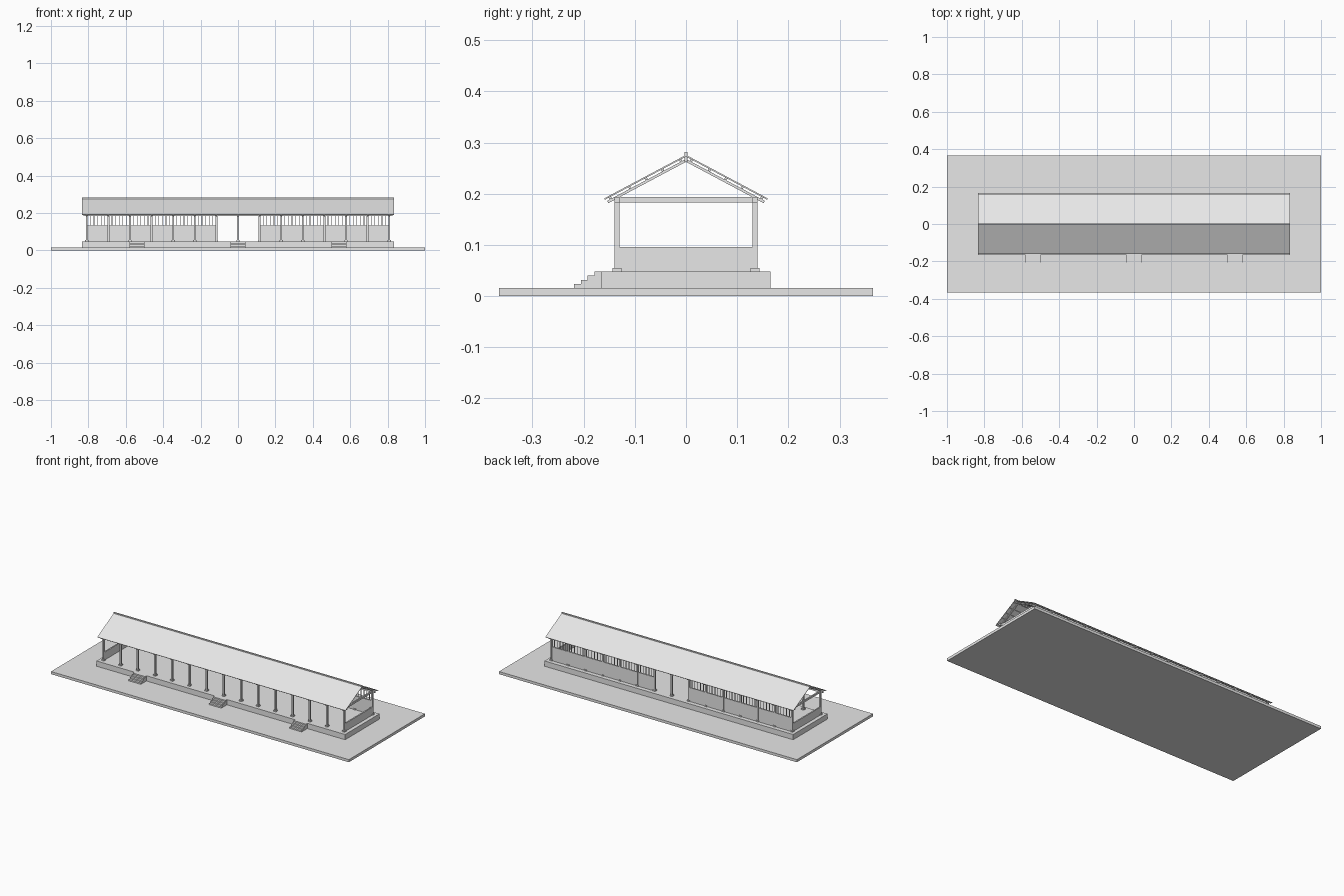
import bpy, bmesh, math
from mathutils import Matrix, Vector

if "Cube" in bpy.data.objects:
    bpy.data.objects.remove(bpy.data.objects["Cube"])

grey = bpy.data.materials.new("light_grey")
grey.diffuse_color = (0.8, 0.8, 0.8, 1)
grey.use_nodes = True
grey.node_tree.nodes["Principled BSDF"].inputs["Base Color"].default_value = grey.diffuse_color


def make(name, boxes):
    """One object from boxes: (centre, size, tilt about x)."""
    bm = bmesh.new()
    for c, s, a in boxes:
        m = Matrix.Translation(Vector(c)) @ Matrix.Rotation(a, 4, 'X') @ Matrix.Diagonal((*s, 1))
        bmesh.ops.create_cube(bm, size=1, matrix=m)
    me = bpy.data.meshes.new(name)
    bm.to_mesh(me)
    bm.free()
    me.materials.append(grey)
    ob = bpy.data.objects.new(name, me)
    bpy.context.collection.objects.link(ob)
    return ob


def box(x0, x1, y0, y1, z0, z1):
    return (((x0 + x1) / 2, (y0 + y1) / 2, (z0 + z1) / 2), (x1 - x0, y1 - y0, z1 - z0), 0)


# Ground slab, floor platform and three flights of steps
make("ground_slab", [box(-1, 1, -.365, .365, 0, .016)])
make("floor_platform", [box(-.835, .835, -.165, .165, .016, .048)])
steps = []
for x in (-.54, 0, .54):
    for i in range(4):
        steps.append(box(x - .041, x + .041, -.219 + .0135 * i, -.165, .016 + .008 * i, .024 + .008 * i))
make("entrance_steps", steps)

# Two rows of columns on footings
bay = .1155
xs = [bay * (i - 7) for i in range(15)]
cols, feet = [], []
for x in xs:
    for y in (-.135, .135):
        cols.append(box(x - .005, x + .005, y - .005, y + .005, .048, .184))
        feet.append(box(x - .0085, x + .0085, y - .0085, y + .0085, .048, .055))
make("columns", cols)
make("column_footings", feet)

# Back walls with vertical bars above, open in the two middle bays
walls, bars = [], []
for i in range(14):
    if i in (6, 7):
        continue
    a, b = xs[i] + .005, xs[i + 1] - .005
    walls.append(box(a, b, .131, .139, .048, .132))
    for k in range(1, 6):
        x = xs[i] + bay * k / 6
        bars.append(box(x - .0015, x + .0015, .1335, .1365, .132, .184))
make("back_walls", walls)
make("window_bars", bars)
make("end_walls", [box(x - .004, x + .004, -.13, .13, .048, .096) for x in (xs[0], xs[-1])])

# Top plates and tie beams
make("top_plates", [box(-.825, .825, y - .005, y + .005, .183, .194) for y in (-.135, .135)])
make("tie_beams", [box(x - .004, x + .004, -.14, .14, .183, .194) for x in xs])

# Roof: sheets, rafters and purlins on both slopes
run, rise = .16, .085
ang = math.atan2(rise, run)
length = math.hypot(run, rise)
sheets, rafters, purlins = [], [], []
for s in (-1, 1):
    n = Vector((0, s * math.sin(ang), math.cos(ang)))
    mid = Vector((0, s * run / 2, .276 - rise / 2))
    d = Vector((0, s * math.cos(ang), -math.sin(ang)))
    sheets.append((mid - n * .0015, (1.667, length, .003), -s * ang))
    for t in (-.42, -.2, 0, .2, .44):
        purlins.append((mid + d * length * t - n * .005, (1.66, .005, .004), -s * ang))
    for x in xs:
        rafters.append((mid - n * .0095 + Vector((x, 0, 0)), (.008, length - .006, .005), -s * ang))
make("roof_sheets", sheets)
make("roof_purlins", purlins)
make("roof_rafters", rafters)
make("ridge_beam", [box(-.83, .83, -.003, .003, .262, .274)])
make("ridge_cap", [box(-.834, .834, -.003, .003, .275, .282)])
